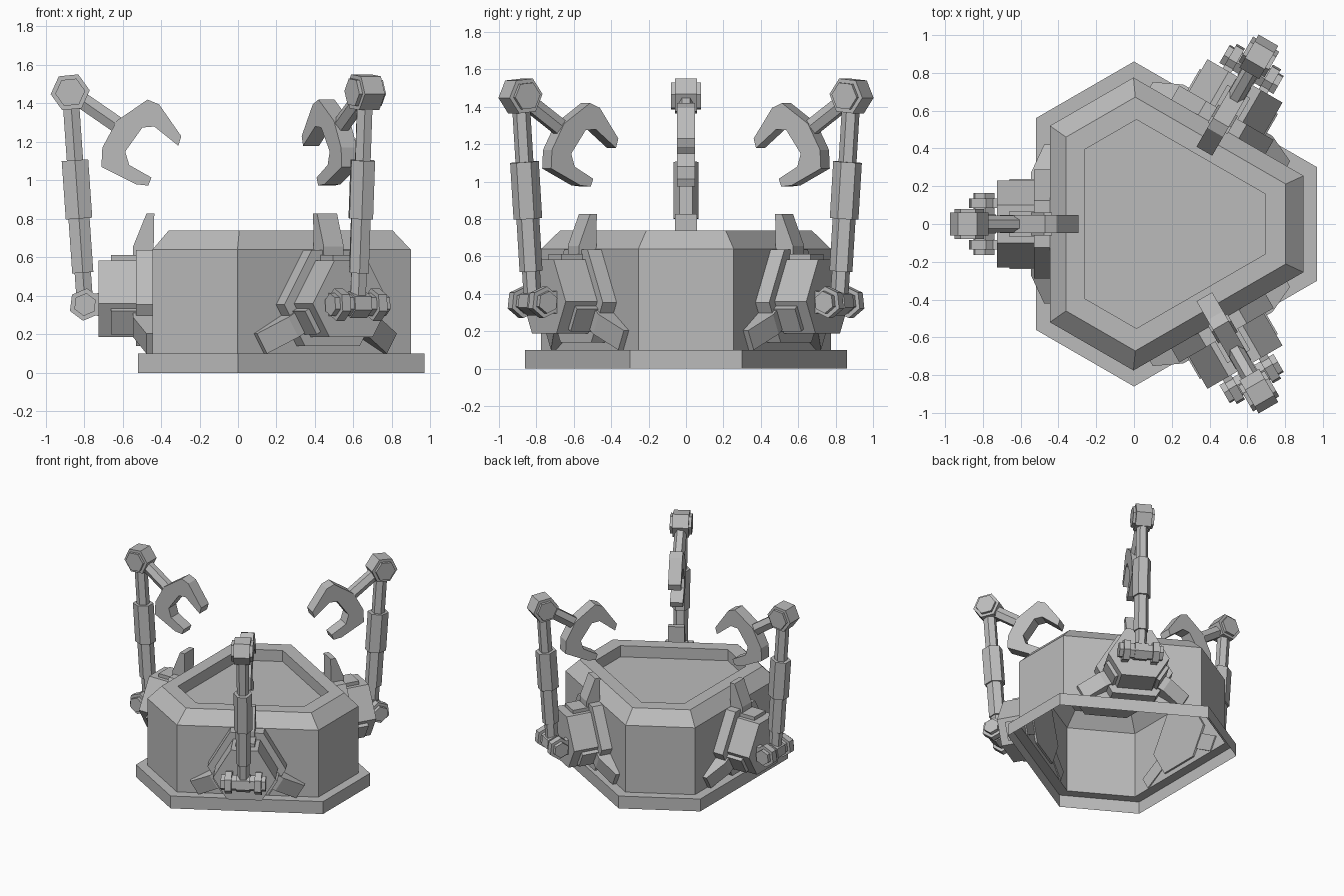
import bpy, bmesh, math
from math import radians, pi
from mathutils import Matrix, Vector

old = bpy.data.objects.get("Cube")
if old:
    bpy.data.objects.remove(old, do_unlink=True)

grey = bpy.data.materials.new("mid grey")
grey.use_nodes = True
COLOUR = (0.5, 0.5, 0.5, 1)
grey.diffuse_color = COLOUR
grey.node_tree.nodes["Principled BSDF"].inputs["Base Color"].default_value = COLOUR

CENTRE = Matrix.Translation((0.15, 0, 0))
SIDE = Matrix.Rotation(pi / 2, 4, 'X')        # draw in x-z, extrude across
HUB_Z = 0.377
# draw in the mount face, extrude outwards along -x
FACE = Matrix(((0, 0, -1, 0), (-1, 0, 0, 0), (0, 1, 0, HUB_Z), (0, 0, 0, 1)))


def finish(name, bm):
    mesh = bpy.data.meshes.new(name)
    bm.to_mesh(mesh)
    bm.free()
    mesh.materials.append(grey)
    ob = bpy.data.objects.new(name, mesh)
    bpy.context.scene.collection.objects.link(ob)
    return ob


def loft(bm, rings):
    """Bridge rings of points in order; returns the vertex rings."""
    loops = [[bm.verts.new(p) for p in ring] for ring in rings]
    for a, b in zip(loops, loops[1:]):
        n = len(a)
        for i in range(n):
            j = (i + 1) % n
            bm.faces.new((a[i], a[j], b[j], b[i]))
    return loops


def tri_hex(dist, half, start):
    """Six-sided outline with three-fold symmetry."""
    r, spread = math.hypot(dist, half), math.atan2(half, dist)
    return [Vector((r * math.cos(a), r * math.sin(a)))
            for k in range(3) for s in (-1, 1)
            for a in [start + k * 2 * pi / 3 + s * spread]]


def hexagon(cx, cz, r, turn=0):
    return [(cx + r * math.cos(turn + k * pi / 3), cz + r * math.sin(turn + k * pi / 3))
            for k in range(6)]


arm_parts = []


def prism(name, pts, lo, hi, frame):
    bm = bmesh.new()
    a, b = loft(bm, [[(p[0], p[1], h) for p in pts] for h in (lo, hi)])
    bm.faces.new(a[::-1])
    bm.faces.new(b)
    bmesh.ops.recalc_face_normals(bm, faces=bm.faces)
    bm.transform(frame)
    ob = finish(name, bm)
    arm_parts.append(ob)
    return ob


def limb(name, p, q, t0, t1, width, half):
    """Six-sided bar along part of the line p to q in the x-z plane."""
    p, q = Vector((p[0], 0, p[1])), Vector((q[0], 0, q[1]))
    z = (q - p).normalized()
    y = Vector((0, 1, 0))
    x = y.cross(z)
    frame = Matrix((x, y, z)).transposed().to_4x4()
    frame.translation = p
    w, n = width / 2, (q - p).length
    pts = [(0, half), (-w, half / 2), (-w, -half / 2), (0, -half), (w, -half / 2), (w, half / 2)]
    prism(name, pts, n * t0, n * t1, frame)


# Hollow basin with skirt, chamfered rim and sunken floor, open underneath
profile = [(.67, .56, 0), (.67, .56, .10), (.595, .52, .10), (.595, .52, .64),
           (.51, .46, .74), (.41, .395, .74), (.41, .395, .65)]
bm = bmesh.new()
rings = loft(bm, [[(p.x, p.y, z) for p in tri_hex(d, h, pi)] for d, h, z in profile])
bm.faces.new(rings[-1])
bm.transform(CENTRE)
finish("basin", bm)

# Mount: collar, hub block and raised pads on its short sides
prism("mount_collar", tri_hex(.238, .164, pi / 6), .43, .53, FACE)
prism("mount_block", tri_hex(.19, .13, pi / 6), .44, .725, FACE)
for k in range(3):
    spin = FACE @ Matrix.Rotation(k * 2 * pi / 3, 4, 'Z')
    prism("mount_pad", [(-.07, .15), (.07, .15), (.07, .235), (-.07, .235)], .5, .66, spin)
    # Clamping claws of the mount
    foot = [(-.44, .18), (-.545, .18), (-.545, .28), (-.476, .45), (-.435, .45)]
    prism("mount_foot", foot, -.06, .06,
          Matrix.Translation((0, 0, HUB_Z)) @ Matrix.Rotation(k * 2 * pi / 3, 4, 'X') @ SIDE)

# Hinge at the foot of the arm
HINGE, ELBOW, WRIST = (-.795, .355), (-.872, 1.458), (-.57, 1.25)
for s in (-1, 1):
    lo, hi = sorted((s * .085, s * .135))
    prism("hinge_lug", [(-.70, .29), (-.70, .42), (-.80, .40), (-.80, .31)], lo, hi, SIDE)
    prism("hinge_disc", hexagon(*HINGE, .085, .4), lo, hi, SIDE)
prism("hinge_pin", hexagon(*HINGE, .06, .4), -.165, .165, SIDE)
prism("hinge_knuckle", hexagon(*HINGE, .07, .4), -.05, .05, SIDE)

# Upright arm with two sleeves
limb("arm_rod", HINGE, ELBOW, 0, 1, .085, .045)
limb("arm_lower_sleeve", HINGE, ELBOW, .15, .41, .11, .055)
limb("arm_upper_sleeve", HINGE, ELBOW, .405, .68, .138, .068)

# Elbow, forearm and gripper
prism("elbow", hexagon(*ELBOW, .102, .1), -.06, .06, SIDE)
prism("elbow_cap", hexagon(*ELBOW, .078, .1), -.08, .08, SIDE)
limb("forearm", ELBOW, WRIST, 0, 1, .085, .045)
gripper = [(-.47, 1.42), (-.41, 1.395), (-.295, 1.23), (-.31, 1.18), (-.435, 1.28),
           (-.497, 1.275), (-.586, 1.15), (-.565, 1.08), (-.45, 1.015), (-.466, .973),
           (-.53, .98), (-.71, 1.07), (-.705, 1.17), (-.63, 1.31)]
prism("gripper", gripper, -.048, .048, SIDE)

# Repeat the whole arm around the basin
for ob in list(arm_parts):
    for k in (1, 2):
        twin = ob.copy()
        twin.matrix_world = CENTRE @ Matrix.Rotation(radians(120 * k), 4, 'Z') @ CENTRE.inverted()
        bpy.context.scene.collection.objects.link(twin)
